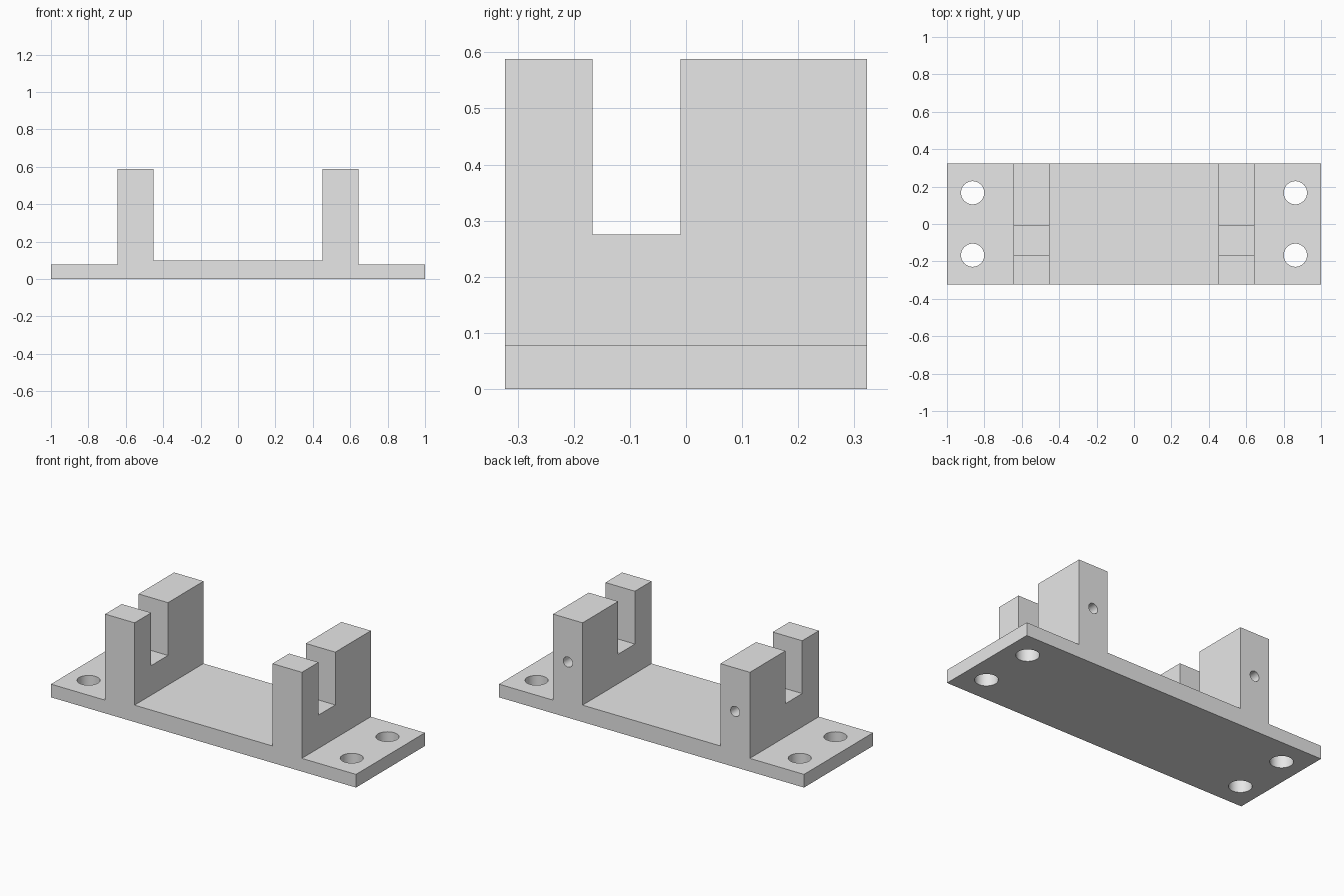
import bpy
import bmesh
import math
from mathutils import Matrix, Vector

if "Cube" in bpy.data.objects:
    bpy.data.objects.remove(bpy.data.objects["Cube"], do_unlink=True)

# Overall sizes
HALF_DEPTH = 0.323
FLANGE_TOP, FLOOR_TOP, POST_TOP = 0.078, 0.1, 0.588
POST_IN, POST_OUT = 0.452, 0.645
SLOT_FRONT, SLOT_BACK, SLOT_FLOOR = -0.167, -0.01, 0.275

grey = bpy.data.materials.new("light_grey")
grey.use_nodes = True
color = (0.8, 0.8, 0.8, 1)
grey.diffuse_color = color
grey.node_tree.nodes["Principled BSDF"].inputs["Base Color"].default_value = color


def make_object(name, bm):
    mesh = bpy.data.meshes.new(name)
    bmesh.ops.recalc_face_normals(bm, faces=bm.faces[:])
    bm.to_mesh(mesh)
    bm.free()
    mesh.materials.append(grey)
    obj = bpy.data.objects.new(name, mesh)
    bpy.context.scene.collection.objects.link(obj)
    return obj


def cylinder(name, center, radius, length, axis):
    bm = bmesh.new()
    turn = Matrix.Rotation(math.pi / 2, 4, "X") if axis == "Y" else Matrix()
    bmesh.ops.create_cone(bm, cap_ends=True, segments=40, radius1=radius,
                          radius2=radius, depth=length,
                          matrix=Matrix.Translation(center) @ turn)
    return make_object(name, bm)


def box(name, low, high):
    bm = bmesh.new()
    low, high = Vector(low), Vector(high)
    size = Matrix.Diagonal((high - low).to_4d())
    size[3][3] = 1
    bmesh.ops.create_cube(bm, size=1,
                          matrix=Matrix.Translation((low + high) / 2) @ size)
    return make_object(name, bm)


# Bracket body: mirrored front profile extruded through the depth
half = [(1, 0), (1, FLANGE_TOP), (POST_OUT, FLANGE_TOP), (POST_OUT, POST_TOP),
        (POST_IN, POST_TOP), (POST_IN, FLOOR_TOP)]
outline = half + [(-x, z) for x, z in reversed(half)]
bm = bmesh.new()
face = bm.faces.new([bm.verts.new((x, -HALF_DEPTH, z)) for x, z in outline])
swept = bmesh.ops.extrude_face_region(bm, geom=[face], use_keep_orig=True)
moved = [v for v in swept["geom"] if isinstance(v, bmesh.types.BMVert)]
bmesh.ops.translate(bm, verts=moved, vec=(0, 2 * HALF_DEPTH, 0))
body = make_object("mounting_bracket", bm)

# Cutters: post slot, mounting holes and blind screw holes in the back
cutters = [box("slot_cutter", (-0.8, SLOT_FRONT, SLOT_FLOOR),
               (0.8, SLOT_BACK, 0.8))]
for side in (-1, 1):
    for y in (-0.167, 0.167):
        cutters.append(cylinder("mounting_hole_cutter",
                                (side * 0.863, y, 0.04), 0.062, 0.3, "Z"))
    x = side * (POST_IN + POST_OUT) / 2
    cutters.append(cylinder("screw_hole_cutter",
                            (x, HALF_DEPTH, 0.33), 0.03, 0.4, "Y"))

for cutter in cutters:
    cutter.hide_render = True
    mod = body.modifiers.new("cut", "BOOLEAN")
    mod.operation = "DIFFERENCE"
    mod.solver = "EXACT"
    mod.object = cutter

# Bake the cuts into the body and drop the cutters
graph = bpy.context.evaluated_depsgraph_get()
baked = bpy.data.meshes.new_from_object(body.evaluated_get(graph))
body.modifiers.clear()
body.data = baked
baked.name = "mounting_bracket"
for cutter in cutters:
    bpy.data.objects.remove(cutter, do_unlink=True)

# Smooth hole walls, crisp edges elsewhere
bpy.ops.object.select_all(action="DESELECT")
body.select_set(True)
bpy.context.view_layer.objects.active = body
bpy.ops.object.shade_smooth_by_angle(angle=math.radians(30))
